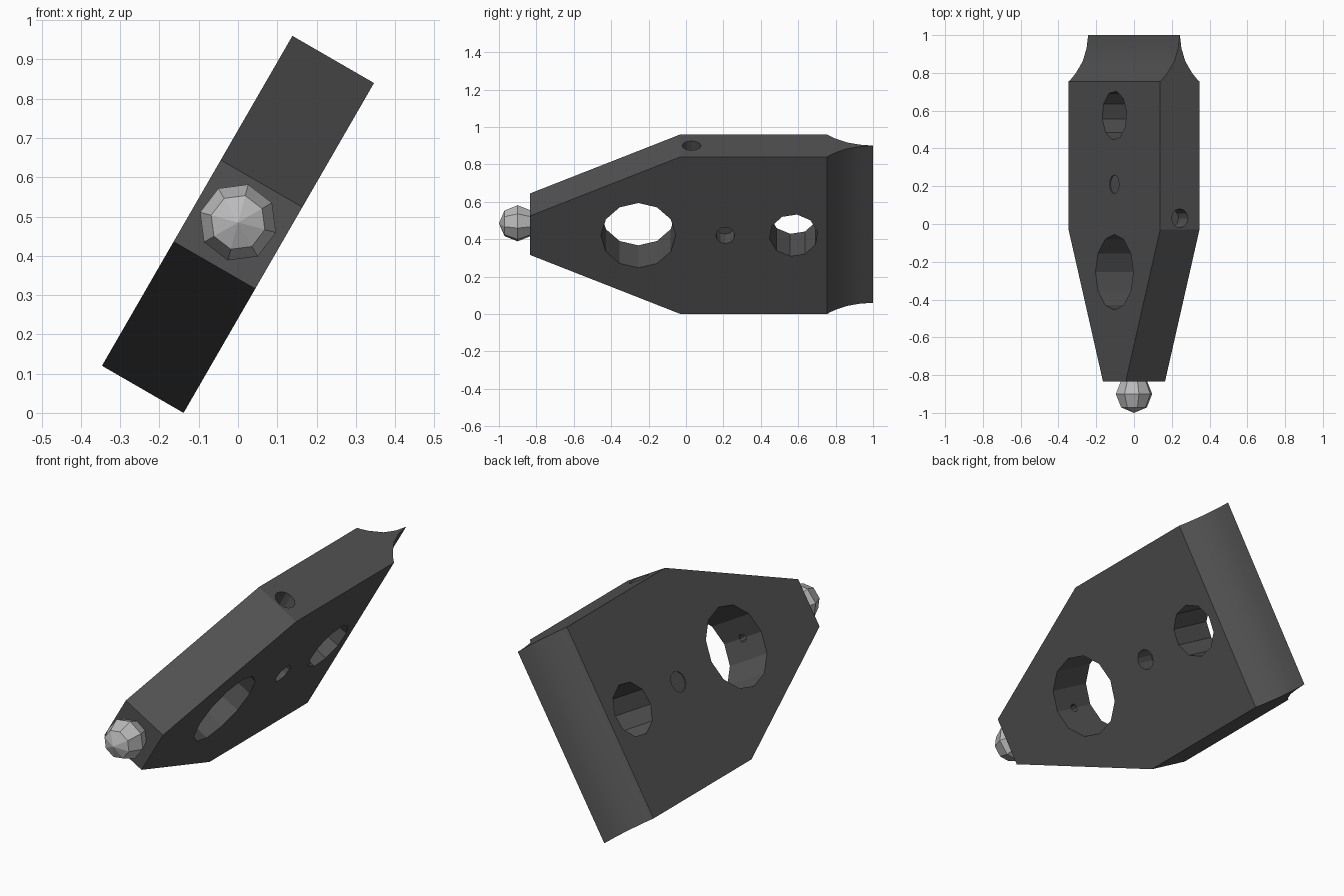
import bpy, bmesh
from math import radians, pi
from mathutils import Matrix, Vector

cube = bpy.data.objects.get("Cube")
if cube:
    bpy.data.objects.remove(cube, do_unlink=True)

# The plate is built upright (x thickness, z width), then leaned about y
LEAN = Matrix.Translation((0, 0, 0.48)) @ Matrix.Rotation(radians(30), 4, "Y")
HALF_W, HALF_T, TIP_W = 0.485, 0.12, 0.12
FRONT, SHOULDER = -0.835, -0.03


def material(name, value):
    m = bpy.data.materials.new(name)
    m.use_nodes = True
    colour = (value, value, value, 1)
    m.diffuse_color = colour
    bsdf = m.node_tree.nodes["Principled BSDF"]
    bsdf.inputs["Base Color"].default_value = colour
    bsdf.inputs["Roughness"].default_value = 0.6
    return m


dark = material("dark grey", 0.085)
pale = material("pale grey", 0.5)


def make_object(name, bm, mat):
    bmesh.ops.recalc_face_normals(bm, faces=bm.faces)
    mesh = bpy.data.meshes.new(name)
    bm.to_mesh(mesh)
    bm.free()
    mesh.materials.append(mat)
    ob = bpy.data.objects.new(name, mesh)
    bpy.context.collection.objects.link(ob)
    return ob


def drill(target, axis, centre, radius, depth, sides, turn=0):
    """Cut a round hole of the given total length along an axis."""
    spin = {"X": Matrix.Rotation(pi / 2, 4, "Y"),
            "Y": Matrix.Rotation(pi / 2, 4, "X"),
            "Z": Matrix.Identity(4)}[axis]
    bm = bmesh.new()
    bmesh.ops.create_cone(bm, cap_ends=True, segments=sides, radius1=radius,
                          radius2=radius, depth=depth,
                          matrix=LEAN @ Matrix.Translation(centre) @ spin
                          @ Matrix.Rotation(radians(turn), 4, "Z"))
    cutter = make_object("hole_cutter", bm, dark)
    cutter.hide_render = True
    mod = target.modifiers.new("hole", "BOOLEAN")
    mod.operation, mod.solver, mod.object = "DIFFERENCE", "EXACT", cutter
    bpy.context.view_layer.objects.active = target
    bpy.ops.object.modifier_apply(modifier=mod.name)
    bpy.data.objects.remove(cutter, do_unlink=True)


# Plate: side profile with hollow-ground rear edge, extruded over the width
grind = [(HALF_T, 0.755), (0.107, 0.765), (0.077, 0.797), (0.034, 0.86), (0.01, 0.93)]
half = [(HALF_T, FRONT)] + grind
profile = half + [(0, 1.0)] + [(-t, y) for t, y in reversed(half)]
bm = bmesh.new()
face = bm.faces.new([bm.verts.new((t, y, -HALF_W)) for t, y in profile])
side = bmesh.ops.extrude_face_region(bm, geom=[face])
bmesh.ops.translate(bm, vec=(0, 0, 2 * HALF_W),
                    verts=[g for g in side["geom"] if isinstance(g, bmesh.types.BMVert)])

# Tapered front
for s in (1, -1):
    normal = Vector((0, TIP_W - HALF_W, s * (SHOULDER - FRONT)))
    cut = bmesh.ops.bisect_plane(bm, geom=bm.verts[:] + bm.edges[:] + bm.faces[:],
                                 plane_co=(0, SHOULDER, s * HALF_W),
                                 plane_no=normal, clear_outer=True)
    rim = [g for g in cut["geom_cut"] if isinstance(g, bmesh.types.BMEdge)]
    bmesh.ops.holes_fill(bm, edges=[e for e in bm.edges if e.is_boundary] or rim)
bm.transform(LEAN)
plate = make_object("plate", bm, dark)

# Through holes, screw holes and the bore behind the knob
drill(plate, "X", (0, -0.255, 0), 0.2, 0.5, 12)
drill(plate, "X", (0, 0.575, 0), 0.13, 0.5, 10, 10)
drill(plate, "X", (HALF_T, 0.21, 0), 0.05, 0.2, 12)
drill(plate, "X", (-HALF_T, 0.21, 0), 0.05, 0.01, 12)
drill(plate, "Z", (0, 0.03, HALF_W), 0.05, 0.2, 12)
drill(plate, "Y", (0, -0.45, 0), 0.02, 0.2, 8)

bpy.ops.object.select_all(action="DESELECT")
plate.select_set(True)
bpy.context.view_layer.objects.active = plate
bpy.ops.object.shade_smooth_by_angle(angle=radians(22))

# Faceted knob with its pole facing forward
bm = bmesh.new()
bmesh.ops.create_uvsphere(bm, u_segments=8, v_segments=4, radius=0.1,
                          matrix=Matrix.Translation((0, -0.9, 0.485))
                          @ Matrix.Rotation(radians(15), 4, "Y")
                          @ Matrix.Rotation(pi / 2, 4, "X"))
make_object("front_knob", bm, pale)
